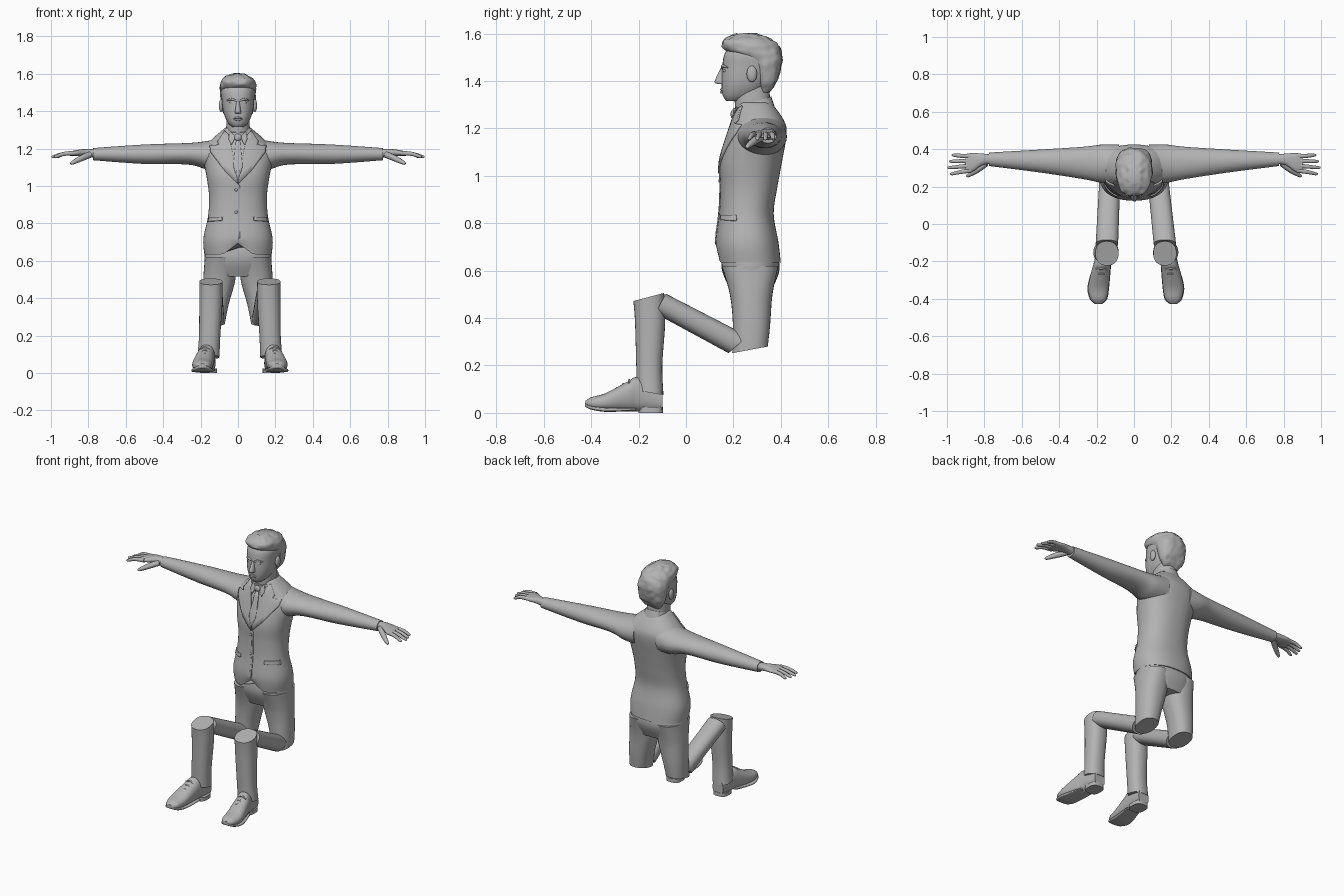
import bpy, bmesh, math
from mathutils import Vector, noise
from mathutils.bvhtree import BVHTree

if "Cube" in bpy.data.objects:
    bpy.data.objects.remove(bpy.data.objects["Cube"])

colour = (.45, .45, .45, 1)
grey = bpy.data.materials.new("plain grey")
grey.use_nodes = True
grey.diffuse_color = colour
grey.node_tree.nodes["Principled BSDF"].inputs["Base Color"].default_value = colour


def finish(name, bm, angle=50):
    bmesh.ops.recalc_face_normals(bm, faces=bm.faces)
    mesh = bpy.data.meshes.new(name)
    bm.to_mesh(mesh)
    bm.free()
    mesh.materials.append(grey)
    for polygon in mesh.polygons:
        polygon.use_smooth = True
    mesh.set_sharp_from_angle(angle=math.radians(angle))
    ob = bpy.data.objects.new(name, mesh)
    bpy.context.collection.objects.link(ob)
    return ob


# Ring helpers: each gives a centre and two half-axes
def slant(half, front, back, x=0):
    a, b = Vector((x, *front)), Vector((x, *back))
    return (a + b) / 2, Vector((half, 0, 0)), (b - a) / 2


def level(z, half, front, back, x=0):
    return slant(half, (front, z), (back, z), x)


def upright(y, half, low, high, x):
    return slant(half, (y, low), (y, high), x)


def across(x, front, back, low, high):
    centre = Vector((x, (front + back) / 2, (low + high) / 2))
    return centre, Vector((0, (back - front) / 2, 0)), Vector((0, 0, (high - low) / 2))


def catmull(a, b, c, d, t):
    return b + t / 2 * (c - a + t * (2 * a - 5 * b + 4 * c - d + t * (3 * (b - c) + d - a)))


def loft(name, *rings, power=2.3, seg=32, steps=5, warp=None, angle=50):
    """Skin smoothly interpolated superellipse rings and cap both ends."""
    fine, last = [], len(rings) - 1
    for i in range(last):
        quad = [rings[max(0, min(last, i + k))] for k in (-1, 0, 1, 2)]
        for s in range(steps):
            fine.append([catmull(*[ring[j] for ring in quad], s / steps) for j in range(3)])
    fine.append(rings[-1])
    bm, loops = bmesh.new(), []
    for centre, u, v in fine:
        loop = []
        for k in range(seg):
            turn = 2 * math.pi * k / seg
            cs, sn = math.cos(turn), math.sin(turn)
            co = (centre + u * math.copysign(abs(cs) ** (2 / power), cs)
                  + v * math.copysign(abs(sn) ** (2 / power), sn))
            loop.append(bm.verts.new(warp(co) if warp else co))
        loops.append(loop)
    for a, b in zip(loops, loops[1:]):
        for k in range(seg):
            n = (k + 1) % seg
            bm.faces.new((a[k], a[n], b[n], b[k]))
    bm.faces.new(loops[0])
    bm.faces.new(loops[-1])
    return finish(name, bm, angle)


def tube(name, points, radii):
    points = [Vector(p) for p in points]
    rings = []
    for i, p in enumerate(points):
        along = (points[min(i + 1, len(points) - 1)] - points[max(i - 1, 0)]).normalized()
        u = along.orthogonal().normalized()
        rings.append((p, u * radii[i], along.cross(u) * radii[i]))
    return loft(name, *rings, power=2, seg=12)


def ball(name, centre, size):
    bm = bmesh.new()
    bmesh.ops.create_uvsphere(bm, u_segments=20, v_segments=12, radius=1)
    for v in bm.verts:
        v.co = Vector([c + a * s for c, a, s in zip(centre, v.co, size)])
    return finish(name, bm)


# Jacket body with a cutaway front hem
def cut_hem(co):
    if co.y < .25 and co.z < .72:
        co.z += max(0, 1 - abs(co.x) / .08) * (.72 - co.z) * .7
    return co


jacket = loft("jacket_body",
              level(z=.635, half=.18, front=.135, back=.4),
              level(z=.72, half=.185, front=.125, back=.39),
              level(z=.84, half=.16, front=.14, back=.37),
              level(z=.95, half=.155, front=.145, back=.385),
              level(z=1.06, half=.17, front=.145, back=.405),
              level(z=1.18, half=.19, front=.18, back=.425),
              level(z=1.24, half=.15, front=.2, back=.41),
              level(z=1.31, half=.07, front=.22, back=.36), seg=64, warp=cut_hem)
surface = BVHTree.FromPolygons([v.co for v in jacket.data.vertices],
                               [p.vertices[:] for p in jacket.data.polygons])


def plate(name, outline, side=1, lift=.003, thick=.009):
    """Thin cloth panel laid onto the jacket front."""
    bm = bmesh.new()
    bm.faces.new([bm.verts.new((side * x, 0, z)) for x, z in outline])
    bmesh.ops.triangulate(bm, faces=bm.faces)
    bmesh.ops.subdivide_edges(bm, edges=bm.edges, cuts=5, use_grid_fill=True)
    for v in bm.verts:
        hit = surface.ray_cast(Vector((v.co.x, -1, v.co.z)), Vector((0, 1, 0)))[0]
        hit = hit or surface.find_nearest(Vector((v.co.x, .2, v.co.z)))[0]
        v.co = hit - Vector((0, lift, 0))
    ob = finish(name, bm)
    solid = ob.modifiers.new("thickness", 'SOLIDIFY')
    solid.thickness, solid.offset = thick, 0


plate("tie", [(-.01, 1.25), (.01, 1.25), (.025, 1.1), (0, 1.03), (-.025, 1.1)])
plate("front_edge", [(0, 1.02), (.01, 1), (.01, .72), (0, .71)], lift=.001, thick=.006)
ball("tie_knot", centre=(0, .2, 1.26), size=(.02, .012, .02))
for height in (.98, .86):
    ball("button", centre=(-.01, .142, height), size=(.008, .005, .008))

# Neck, shirt collar and head
loft("neck", level(z=1.25, half=.065, front=.21, back=.36),
     level(z=1.39, half=.06, front=.2, back=.35))
loft("shirt_collar", slant(half=.08, front=(.2, 1.25), back=(.375, 1.29)),
     slant(half=.065, front=(.2, 1.285), back=(.36, 1.335)))
loft("head",
     level(z=1.315, half=.03, front=.17, back=.24),
     level(z=1.34, half=.055, front=.155, back=.3),
     level(z=1.39, half=.077, front=.15, back=.35),
     level(z=1.46, half=.087, front=.153, back=.39),
     level(z=1.52, half=.088, front=.165, back=.39),
     level(z=1.58, half=.05, front=.21, back=.33))


def ruffle(co):
    middle = Vector((0, .28, 1.46))
    return middle + (co - middle) * (1 + noise.noise(co * 38) / 20)


loft("hair",
     level(z=1.35, half=.05, front=.315, back=.35),
     level(z=1.4, half=.083, front=.3, back=.385),
     level(z=1.48, half=.095, front=.265, back=.405),
     level(z=1.53, half=.097, front=.165, back=.4),
     level(z=1.57, half=.085, front=.155, back=.37),
     level(z=1.6, half=.035, front=.215, back=.3), seg=48, steps=7, warp=ruffle, angle=80)
loft("nose",
     level(z=1.455, half=.008, front=.147, back=.18),
     level(z=1.4, half=.016, front=.121, back=.18),
     level(z=1.388, half=.015, front=.132, back=.18), seg=16)
for part, height, bow in (("upper_lip", 1.361, .004), ("lower_lip", 1.357, -.004)):
    corners = [(x, .158 if x else .15, height if x else height + bow) for x in (-.025, 0, .025)]
    tube(part, corners, radii=(.002, .006, .002))

# Hips
loft("trouser_hips",
     level(z=.72, half=.165, front=.16, back=.37),
     level(z=.61, half=.18, front=.15, back=.395),
     level(z=.515, half=.155, front=.19, back=.36))

leg_shift = .01
for side, word in ((1, "left_"), (-1, "right_")):

    # Lapel, shirt collar point and pocket
    plate(word + "lapel", [(.07, 1.295), (.11, 1.235), (.1, 1.22), (.15, 1.215), (.145, 1.18),
                           (.07, 1.08), (0, 1.01), (0, 1.045), (.05, 1.275)], side)
    plate(word + "collar_point", [(.01, 1.265), (.04, 1.29), (.05, 1.25), (.035, 1.22)], side)
    plate(word + "pocket_flap", [(.085, .835), (.155, .835), (.16, .81), (.085, .815)], side)

    # Sleeve and hand
    loft(word + "sleeve",
         across(x=side * .08, front=.22, back=.425, low=1.08, high=1.26),
         across(x=side * .17, front=.22, back=.425, low=1.09, high=1.24),
         across(x=side * .27, front=.24, back=.413, low=1.115, high=1.23),
         across(x=side * .5, front=.275, back=.398, low=1.118, high=1.222),
         across(x=side * .775, front=.31, back=.382, low=1.138, high=1.203), power=2)
    loft(word + "palm",
         across(x=side * .76, front=.32, back=.374, low=1.15, high=1.196),
         across(x=side * .81, front=.315, back=.376, low=1.157, high=1.198),
         across(x=side * .86, front=.282, back=.38, low=1.16, high=1.193),
         across(x=side * .9, front=.276, back=.374, low=1.162, high=1.185))
    for i in range(4):
        base, tip, reach = .287 + i / 40, .268 + i / 30, 1 - abs(i - 1.2) / 70
        tube(word + "finger", [(side * .87, base, 1.176), (side * .93, (base + tip) / 2, 1.172),
                               (side * (reach - .01), tip, 1.157), (side * reach, tip, 1.155)],
             radii=(.013, .011, .008, .003))
    tube(word + "thumb", [(side * .79, .325, 1.168), (side * .84, .288, 1.147),
                          (side * .885, .26, 1.124), (side * .895, .255, 1.118)],
         radii=(.017, .016, .01, .004))

    # Ear, eye and brow
    ball(word + "ear", centre=(side * .09, .278, 1.43), size=(.012, .022, .034))
    ball(word + "eye", centre=(side * .033, .166, 1.443), size=(.015, .009, .008))
    tube(word + "brow", [(side * .013, .152, 1.457), (side * .035, .156, 1.464),
                         (side * .06, .175, 1.457)], radii=(.005, .006, .003))

    # Trouser leg in three folded lengths
    loft(word + "thigh",
         level(z=.62, half=.085, front=.15, back=.39, x=side * .092),
         level(z=.5, half=.086, front=.185, back=.365, x=side * .1),
         level(z=.37, half=.071, front=.198, back=.355, x=side * .12),
         slant(half=.06, front=(.195, .252), back=(.345, .28), x=side * .13))
    shin_x = leg_shift + side * .155
    loft(word + "folded_leg",
         slant(half=.056, front=(.18, .252), back=(.26, .325), x=side * .13),
         slant(half=.06, front=(-.13, .42), back=(-.085, .503), x=shin_x))
    foot_x = leg_shift + side * .168
    loft(word + "lower_leg",
         slant(half=.062, front=(-.222, .472), back=(-.092, .506), x=shin_x),
         level(z=.38, half=.062, front=-.215, back=-.088, x=shin_x),
         level(z=.2, half=.057, front=-.21, back=-.1, x=(shin_x + foot_x) / 2),
         slant(half=.059, front=(-.207, .095), back=(-.095, .075), x=foot_x))

    # Shoe, sole, heel and laces
    toe_x = leg_shift + side * .2
    mid_x = leg_shift + side * .187
    loft(word + "shoe",
         upright(y=-.425, half=.02, low=.03, high=.05, x=toe_x),
         upright(y=-.4, half=.043, low=.015, high=.066, x=toe_x),
         upright(y=-.34, half=.055, low=.008, high=.083, x=toe_x),
         upright(y=-.25, half=.05, low=.006, high=.13, x=mid_x),
         upright(y=-.2, half=.045, low=.006, high=.15, x=foot_x + side * .01),
         upright(y=-.1, half=.038, low=.004, high=.1, x=foot_x))
    loft(word + "sole",
         upright(y=-.427, half=.02, low=.028, high=.042, x=toe_x),
         upright(y=-.4, half=.047, low=.014, high=.03, x=toe_x),
         upright(y=-.33, half=.058, low=.004, high=.022, x=toe_x),
         upright(y=-.21, half=.046, low=.01, high=.022, x=foot_x + side * .01), power=4)
    loft(word + "heel", *[level(z=height, half=.046, front=-.2, back=-.097, x=foot_x)
                          for height in (0, .024)], power=3)
    for i in range(3):
        y, z = -.29 + i / 40, .105 + i / 60
        tube(word + "lace", [(mid_x - .028, y, z - .012), (mid_x, y, z),
                             (mid_x + .028, y, z - .012)], radii=(.004, .005, .004))
